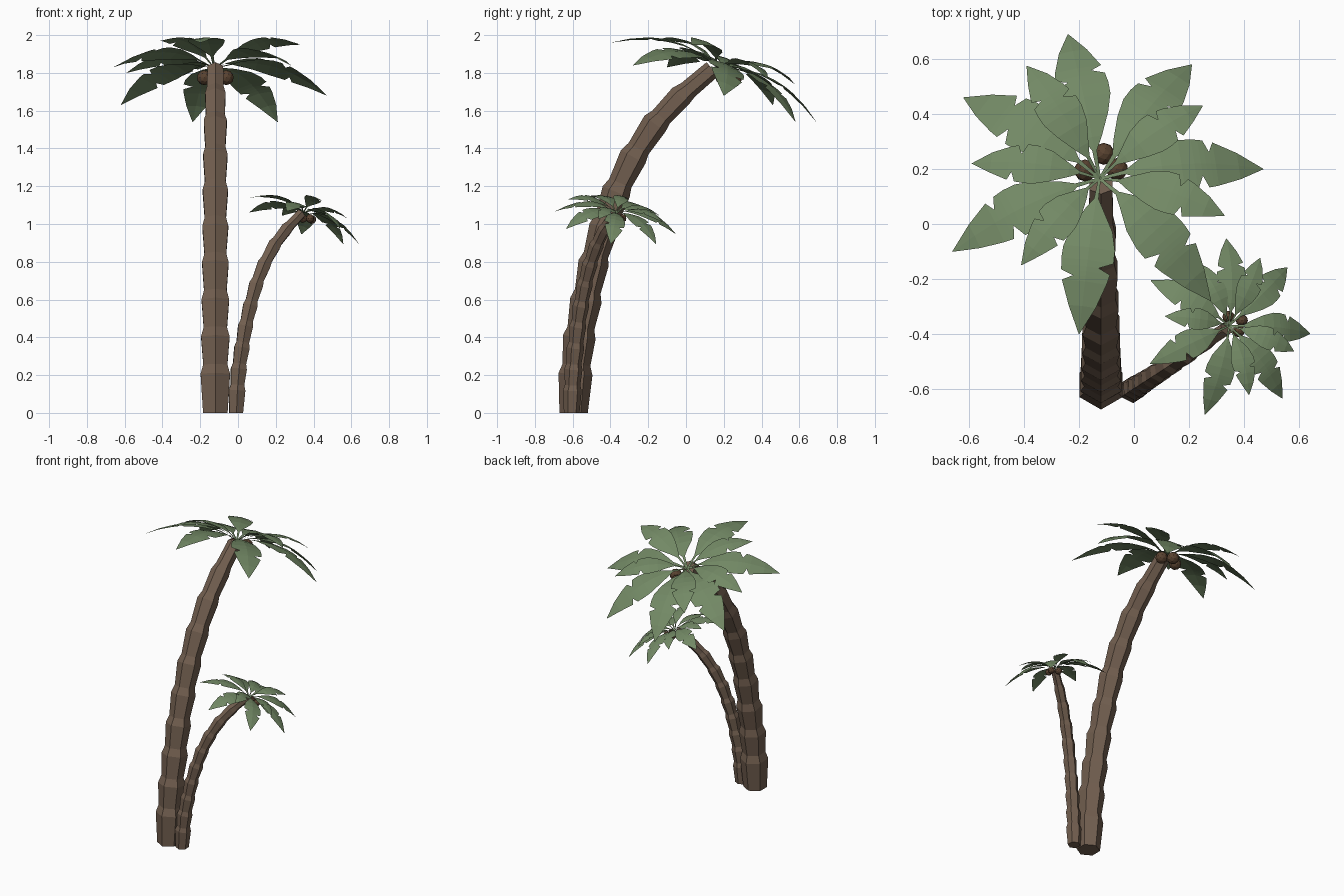
import bpy, bmesh, math
from mathutils import Vector, Matrix

if "Cube" in bpy.data.objects:
    bpy.data.objects.remove(bpy.data.objects["Cube"])


def material(name, col):
    m = bpy.data.materials.new(name)
    m.diffuse_color = (*col, 1)
    m.use_nodes = True
    m.node_tree.nodes["Principled BSDF"].inputs["Base Color"].default_value = m.diffuse_color
    return m


BARK = material("bark", (0.17, 0.115, 0.08))
LEAF = material("leaf", (0.17, 0.25, 0.13))
NUT = material("nut", (0.10, 0.055, 0.03))

# Trunk joint centres (y, z) and flared radius at each joint
JOINTS = [(-.595, 0, .075), (-.585, .205, .09), (-.565, .40, .087), (-.53, .595, .084),
          (-.49, .79, .081), (-.435, .98, .079), (-.37, 1.17, .077), (-.28, 1.355, .074),
          (-.165, 1.53, .070), (-.03, 1.675, .062), (.14, 1.82, .048)]
TRUNK_X = -.12
CROWN = Vector((-.125, .165, 1.825))
AXIS = Vector((0, .38, .92)).normalized()

# Frond tips
TIPS = [(-.24, .69, 1.54), (-.39, .575, 1.74), (-.62, .46, 1.63), (-.59, .22, 1.80),
        (-.66, -.10, 1.83), (-.41, -.15, 1.97), (-.20, -.40, 1.96), (.28, -.28, 1.84),
        (.33, .03, 1.95), (.47, .20, 1.68), (.25, .43, 1.77), (.21, .58, 1.54)]

# Frond half-widths along its length: (t, plain edge, notched edge)
BLADE = [(0, .008, .008), (.16, .014, .014), (.24, .06, .055), (.38, .125, .13),
         (.50, .162, .16), (.58, .165, .162), (.62, .16, .075), (.65, .157, .148),
         (.68, .08, .142), (.71, .145, .135), (.85, .085, .085), (1, .002, .002)]


def finish(bm, name, mat, M):
    me = bpy.data.meshes.new(name)
    bmesh.ops.recalc_face_normals(bm, faces=bm.faces)
    bm.transform(M)
    bm.to_mesh(me)
    bm.free()
    me.materials.append(mat)
    ob = bpy.data.objects.new(name, me)
    bpy.context.collection.objects.link(ob)
    return ob


def trunk(name, M):
    pts = [Vector((TRUNK_X, y, z)) for y, z, r in JOINTS]
    rings = []
    for i, p in enumerate(pts):
        a, b = pts[max(i - 1, 0)], pts[min(i + 1, len(pts) - 1)]
        tan = (b - a).normalized() if i else Vector((0, 0, 1))
        rings.append((p, tan, JOINTS[i][2]))
        # narrow waist just above every flared joint
        if 0 < i < len(pts) - 1:
            rings.append((p.lerp(pts[i + 1], .25), tan, JOINTS[i][2] * .82))
    bm = bmesh.new()
    loops = []
    for p, tan, r in rings:
        side = Vector((1, 0, 0))
        up = tan.cross(side)
        loops.append([bm.verts.new(p + r * (side * math.cos(k * math.pi / 3 + math.pi / 6)
                                            + up * math.sin(k * math.pi / 3 + math.pi / 6)))
                      for k in range(6)])
    for a, b in zip(loops, loops[1:]):
        for k in range(6):
            bm.faces.new((a[k], a[(k + 1) % 6], b[(k + 1) % 6], b[k]))
    bm.faces.new(loops[0][::-1])
    bm.faces.new(loops[-1])
    finish(bm, name, BARK, M)


def frond(name, tip, flip, M):
    tip = Vector(tip)
    span = tip - CROWN
    length = span.length
    side = span.cross(AXIS).normalized()
    ctrl = CROWN + span * .5 + AXIS * .17 * (length / .57)
    bm = bmesh.new()
    rows = []
    for t, wl, wr in BLADE:
        if flip:
            wl, wr = wr, wl
        c = CROWN * (1 - t) ** 2 + ctrl * 2 * t * (1 - t) + tip * t * t
        rows.append([bm.verts.new(c + side * wl * length - AXIS * wl * .1 * length),
                     bm.verts.new(c),
                     bm.verts.new(c - side * wr * length - AXIS * wr * .1 * length)])
    for a, b in zip(rows, rows[1:]):
        for k in (0, 1):
            bm.faces.new((a[k], a[k + 1], b[k + 1], b[k]))
    bm.normal_update()
    ob = finish(bm, name, LEAF, M)
    # keep the upper side facing up
    if ob.data.polygons[4].normal.z < 0:
        ob.data.flip_normals()


def palm(prefix, M):
    trunk(prefix + "_trunk", M)
    for i, tip in enumerate(TIPS):
        frond(f"{prefix}_frond_{i + 1}", tip, i % 2, M)
    # coconuts under the crown
    for i, c in enumerate([(-.11, .255, 1.765), (-.178, .195, 1.775), (-.062, .20, 1.775)]):
        bm = bmesh.new()
        bmesh.ops.create_icosphere(bm, subdivisions=2, radius=.04,
                                   matrix=Matrix.Translation(c))
        finish(bm, f"{prefix}_coconut_{i + 1}", NUT, M)


palm("tall_palm", Matrix.Identity(4))
# The short palm is a smaller, turned copy growing beside the first
palm("short_palm", Matrix.Translation((-.01, -.605, 0))
     @ Matrix.Rotation(math.radians(-57), 4, 'Z')
     @ Matrix.Diagonal((.55, .56, .58, 1))
     @ Matrix.Translation((-TRUNK_X, .595, 0)))
